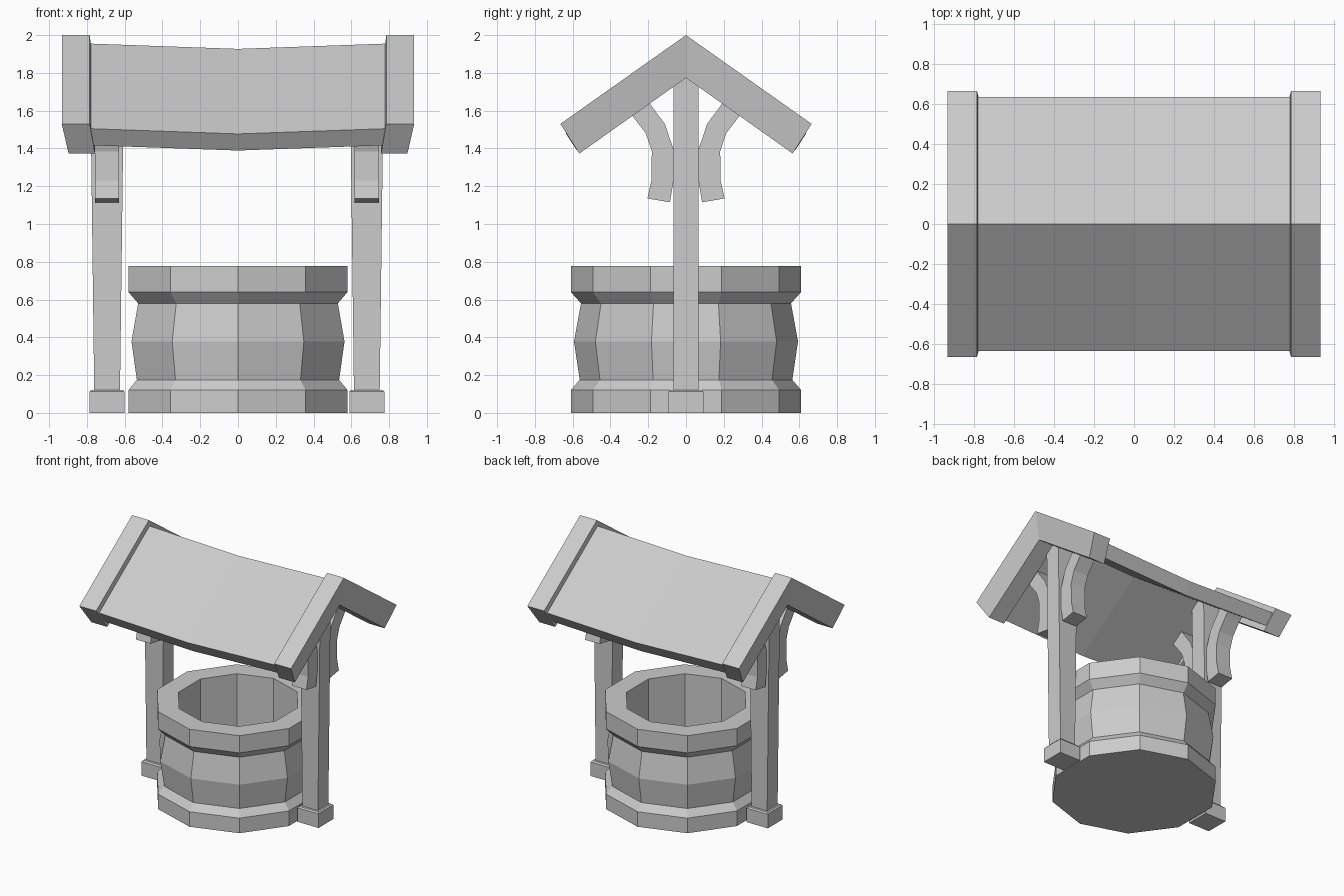
import bpy, bmesh, math

if "Cube" in bpy.data.objects:
    bpy.data.objects.remove(bpy.data.objects["Cube"])


def loft(name, rings, caps=None, closed=False):
    """Skin equal-length rings of points; caps lists the end faces by ring index."""
    bm = bmesh.new()
    rows = [[bm.verts.new(p) for p in ring] for ring in rings]
    n = len(rows[0])
    for a, b in zip(rows, rows[1:]):
        for i in range(n):
            j = (i + 1) % n
            bm.faces.new((a[i], a[j], b[j], b[i]))
    for cap in caps or [range(n)]:
        for row in (rows[0], rows[-1]):
            bm.faces.new([row[i] for i in cap])
    bmesh.ops.recalc_face_normals(bm, faces=bm.faces)
    mesh = bpy.data.meshes.new(name)
    bm.to_mesh(mesh)
    bm.free()
    ob = bpy.data.objects.new(name, mesh)
    bpy.context.collection.objects.link(ob)
    return ob


def decagon(r, z):
    return [(r * math.sin(math.tau * i / 10), -r * math.cos(math.tau * i / 10), z)
            for i in range(10)]


def rect(cx, hx, hy, z):
    return [(cx + sx * hx, sy * hy, z)
            for sx, sy in ((-1, -1), (1, -1), (1, 1), (-1, 1))]


def chevron(x_top, x_low, ridge, eave, lip, under):
    """Roof cross-section: upper line at x_top, lower line at x_low."""
    return [(x_top, -eave[0], eave[1]), (x_top, 0, ridge), (x_top, *eave),
            (x_low, *lip), (x_low, 0, under), (x_low, -lip[0], lip[1])]


ROOF_CAPS = [(0, 1, 4, 5), (1, 2, 3, 4)]

# Ten-sided well basin, outside then over the rim and down the inside
profile = [(.61, 0), (.61, .12), (.563, .175), (.593, .378), (.556, .58),
           (.61, .64), (.61, .777), (.45, .777), (.45, .1)]
loft("well_basin", [decagon(r, z) for r, z in profile])

# Posts with feet and curved roof brackets
bracket = [(.085, 1.115), (.066, 1.23), (.066, 1.395), (.112, 1.53), (.19, 1.635),
           (.225, 1.68), (.325, 1.62), (.283, 1.572), (.213, 1.48), (.181, 1.385),
           (.183, 1.23), (.204, 1.135)]
for side, cx in (("left", -.693), ("right", .682)):
    loft(side + "_foot", [rect(cx, .093, .093, 0), rect(cx, .093, .093, .112),
                          rect(cx, .084, .084, .122)])
    loft(side + "_post", [rect(cx, .068, .066, .1), rect(cx, .09, .066, 1.84)])
    for end, s in (("front", -1), ("back", 1)):
        loft(f"{side}_{end}_bracket",
             [[(cx + dx, s * y, z) for y, z in bracket] for dx in (-.064, .064)])

# Sagging roof between the gables
loft("roof", [chevron(x, x, 1.955 - d, (.635, 1.505 - d), (.577, 1.417 - d), 1.823 - d)
              for x, d in ((-.785, 0), (0, .028), (.785, 0))], ROOF_CAPS)

# Thick gable boards at both ends, slightly narrowed underneath
for side, s in (("left", -1), ("right", 1)):
    loft(side + "_gable", [chevron(s * t, s * b, 2.0, (.665, 1.53), (.565, 1.373), 1.773)
                           for t, b in ((.785, .757), (.933, .897))], ROOF_CAPS)
